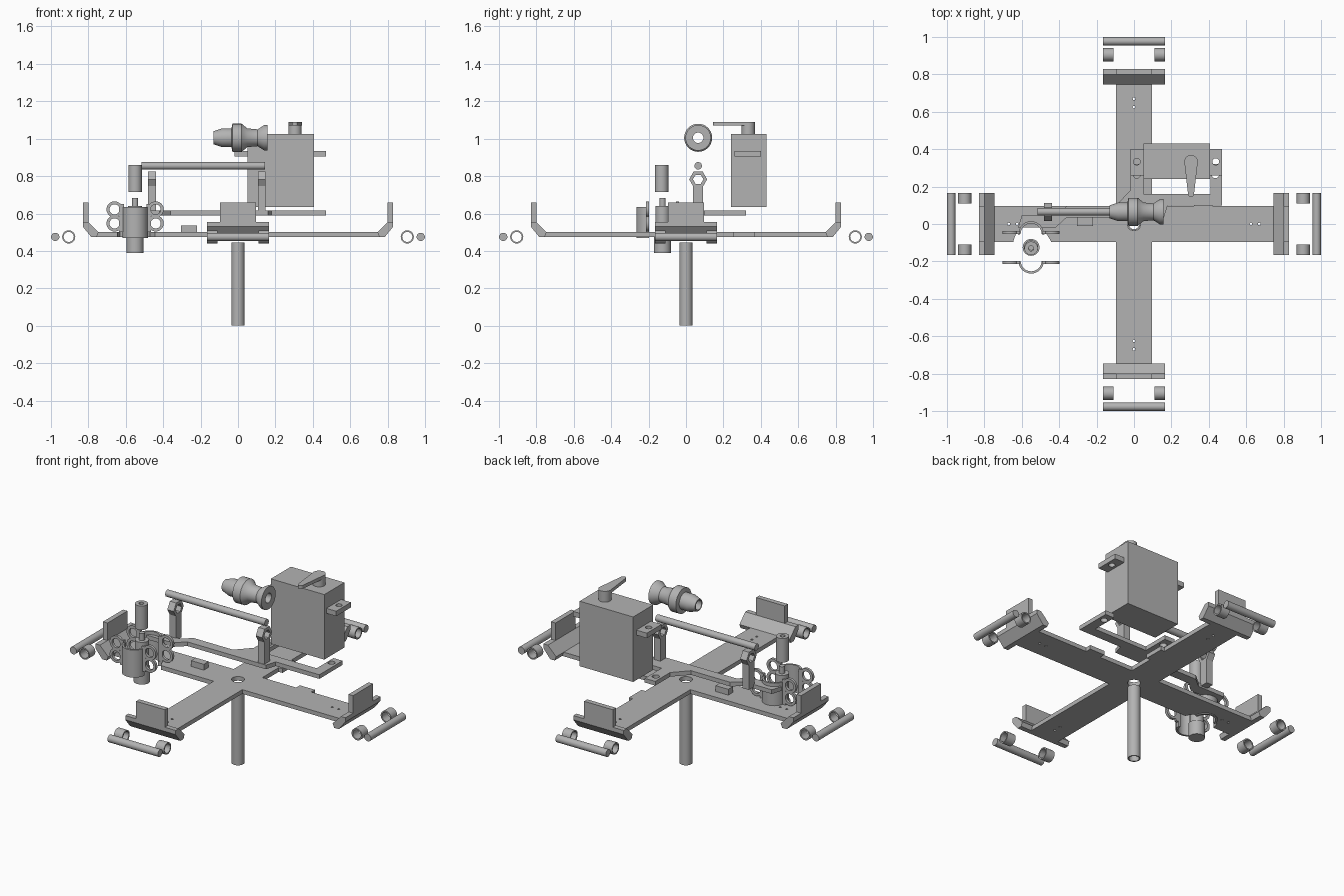
import bpy, bmesh, math
from mathutils import Matrix, Vector

cube = bpy.data.objects.get("Cube")
if cube:
    bpy.data.objects.remove(cube, do_unlink=True)

grey = bpy.data.materials.new("plain_grey")
grey.use_nodes = True
grey.diffuse_color = (0.45, 0.45, 0.45, 1)
grey.node_tree.nodes["Principled BSDF"].inputs["Base Color"].default_value = (0.45, 0.45, 0.45, 1)

AXES = {"X": lambda u, v, w: (w, u, v),
        "Y": lambda u, v, w: (u, w, v),
        "Z": lambda u, v, w: (u, v, w)}


def finish(name, bm, smooth=False):
    bmesh.ops.recalc_face_normals(bm, faces=bm.faces)
    mesh = bpy.data.meshes.new(name)
    bm.to_mesh(mesh)
    bm.free()
    mesh.materials.append(grey)
    ob = bpy.data.objects.new(name, mesh)
    bpy.context.collection.objects.link(ob)
    if smooth:
        bpy.ops.object.select_all(action="DESELECT")
        ob.select_set(True)
        bpy.context.view_layer.objects.active = ob
        bpy.ops.object.shade_smooth_by_angle(angle=math.radians(35))
    return ob


def prism(name, outline, low, high, axis="Z", smooth=False):
    """Extrude a 2D outline along an axis."""
    bm = bmesh.new()
    rings = [[bm.verts.new(AXES[axis](u, v, w)) for u, v in outline] for w in (low, high)]
    bm.faces.new(rings[0])
    bm.faces.new(rings[1])
    n = len(outline)
    for i in range(n):
        j = (i + 1) % n
        bm.faces.new((rings[0][i], rings[0][j], rings[1][j], rings[1][i]))
    return finish(name, bm, smooth)


def box(name, x, y, z):
    return prism(name, [(x[0], y[0]), (x[1], y[0]), (x[1], y[1]), (x[0], y[1])], *z)


def lathe(name, profile, centre, axis="Z", sides=32):
    """Turn (radius, distance) points around an axis; closed when hollow."""
    bm = bmesh.new()
    rings = []
    for r, w in profile:
        angles = [2 * math.pi * k / sides for k in range(sides)]
        rings.append([bm.verts.new(Vector(AXES[axis](r * math.cos(a), r * math.sin(a), w)) + Vector(centre))
                      for a in angles])
    for a, b in zip(rings, rings[1:] + rings[:1]):
        for k in range(sides):
            m = (k + 1) % sides
            bm.faces.new((a[k], a[m], b[m], b[k]))
    return finish(name, bm, sides > 8)


def tube(name, centre, outer, inner, half, axis="Z", sides=32):
    return lathe(name, [(outer, -half), (outer, half), (inner, half), (inner, -half)], centre, axis, sides)


def rod(name, centre, r, half, axis="Z"):
    return prism_at(name, centre, arc(0, 0, r, 0, 360, 32)[:-1], half, axis)


def prism_at(name, centre, outline, half, axis):
    ob = prism(name, outline, -half, half, axis, True)
    ob.data.transform(Matrix.Translation(centre))
    return ob


def arc(cx, cy, r, start, end, steps=16):
    angles = [math.radians(start + (end - start) * i / steps) for i in range(steps + 1)]
    return [(cx + r * math.cos(a), cy + r * math.sin(a)) for a in angles]


def cut(target, cutter):
    cutter.hide_render = True
    mod = target.modifiers.new("cut", "BOOLEAN")
    mod.operation = "DIFFERENCE"
    mod.solver = "EXACT"
    mod.object = cutter
    bpy.context.view_layer.objects.active = target
    bpy.ops.object.modifier_apply(modifier=mod.name)
    bpy.data.objects.remove(cutter, do_unlink=True)


def drill(target, places, r, z):
    for x, y in places:
        cut(target, rod("drill", (x, y, z), r, 0.05))


# Cross-shaped base plate with small side tabs
w, e = 0.095, 0.77
base = prism("base_cross", [(w, -w), (e, -w), (e, w), (0.42, w), (0.42, 0.13), (0.32, 0.13), (0.32, w),
                            (w, w), (w, 0.25), (0.12, 0.25), (0.12, 0.37), (w, 0.37), (w, e), (-w, e),
                            (-w, w), (-e, w), (-e, -w), (-w, -w), (-w, -e), (w, -e)], 0.475, 0.5)
drill(base, [(0, 0)], 0.036, 0.49)
drill(base, [(s * d, 0) for s in (-1, 1) for d in (0.625, 0.67)], 0.007, 0.49)
drill(base, [(0, s * d) for s in (-1, 1) for d in (0.625, 0.67)], 0.007, 0.49)
cut(base, prism("notch", [(-0.645, -0.2), (-0.445, -0.2), (-0.445, -0.09), (-0.47, -0.05)]
                + arc(-0.55, -0.06, 0.062, 0, 180) + [(-0.63, -0.05), (-0.645, -0.09)], 0.4, 0.6))

# Centre post
tube("centre_post", (0, 0, 0.2225), 0.035, 0.028, 0.2225)

# Bent arm ends with rollers, repeated on four sides
bend = [(0.745, 0.5), (0.755, 0.475), (0.785, 0.475), (0.83, 0.53), (0.83, 0.555), (0.80, 0.555)]
for i, side in enumerate(("left", "back", "right", "front")):
    parts = [prism(side + "_bent_flange", [(x, z) for x, z in bend], -0.167, 0.167, "Y"),
             box(side + "_end_plate", (0.80, 0.83), (-w, w), (0.54, 0.66)),
             rod(side + "_axle", (0.977, 0, 0.475), 0.022, 0.167, "Y")]
    for s in (-1, 1):
        parts.append(tube(side + "_roller", (0.905, s * 0.138, 0.475), 0.035, 0.027, 0.028, "Y"))
    for ob in parts:
        ob.data.transform(Matrix.Rotation(i * math.pi / 2, 4, "Z"))

# Raised mounting strip with a fork for the motor
strip = prism("mounting_strip", [(-0.62, -0.02), (-0.42, -0.02), (-0.36, 0.035), (0.16, 0.035), (0.18, 0.1),
                                 (0.47, 0.1), (0.47, 0.32), (0.41, 0.32), (0.41, 0.16), (0.05, 0.16),
                                 (0.05, 0.32), (-0.02, 0.32), (-0.02, 0.18), (-0.1, 0.095),
                                 (-0.36, 0.095), (-0.42, 0.045), (-0.6, 0.045)], 0.59, 0.615)
drill(strip, [(0.015, 0.265), (0.435, 0.265)], 0.02, 0.6)
box("small_block", (-0.305, -0.22), (-0.01, 0.035), (0.5, 0.535))

# Motor with mounting ears, shaft and lever
box("motor_body", (0.05, 0.405), (0.24, 0.43), (0.635, 1.025))
for side, x0, x1, hole in (("right", -0.02, 0.05, 0.015), ("left", 0.405, 0.47, 0.437)):
    ear = box(side + "_motor_ear", (x0, x1), (0.26, 0.40), (0.905, 0.935))
    drill(ear, [(hole, 0.333)], 0.018, 0.92)
rod("motor_shaft", (0.305, 0.333, 1.05), 0.035, 0.03)
prism("motor_lever", arc(0.305, 0.333, 0.036, 0, 180) + arc(0.305, 0.16, 0.016, 180, 360), 1.07, 1.09, smooth=True)

# Hinge pillars and their pivot rod
for side, x in (("right", -0.46), ("left", 0.127)):
    box(side + "_pillar", (x - 0.021, x + 0.021), (0.038, 0.092), (0.6, 0.75))
    tube(side + "_pillar_eye", (x, 0.065, 0.783), 0.048, 0.028, 0.021, "X", 6)
rod("pivot_rod", (-0.185, 0.065, 0.855), 0.02, 0.33, "X")

# Turned nozzle
lathe("nozzle", [(0.028, -0.13), (0.035, -0.13), (0.05, -0.085), (0.05, -0.035), (0.075, -0.03), (0.075, 0.02),
                 (0.05, 0.05), (0.045, 0.105), (0.068, 0.14), (0.068, 0.157), (0.028, 0.157)],
      (0, 0.065, 1.005), "X")

# Two half clips with ring ears around the valve
vx, vy = -0.55, -0.125
for side, s in (("front", -1), ("back", 1)):
    half = arc(0, 0, 0.068, 0, 180) + arc(0, 0, 0.056, 180, 0)
    prism(side + "_clip_arch", [(vx + u, vy + s * (0.072 + v)) for u, v in half], 0.47, 0.635, smooth=True)
    y = vy + s * 0.08
    for d in (-1, 1):
        inner, outer = sorted((vx + d * 0.06, vx + d * 0.085))
        box(side + "_clip_web", (inner, outer), (y - 0.008, y + 0.008), (0.5, 0.65))
        for z in (0.547, 0.622):
            tube(side + "_clip_eye", (vx + d * 0.11, y, z), 0.043, 0.027, 0.008, "Y")

# Valve body, base, pin and the sleeve above it
rod("valve_body", (vx, vy, 0.555), 0.038, 0.085)
rod("valve_base", (vx, vy, 0.433), 0.045, 0.043)
rod("valve_pin", (vx, vy, 0.66), 0.016, 0.022)
tube("valve_sleeve", (vx, -0.13, 0.787), 0.036, 0.014, 0.072)
